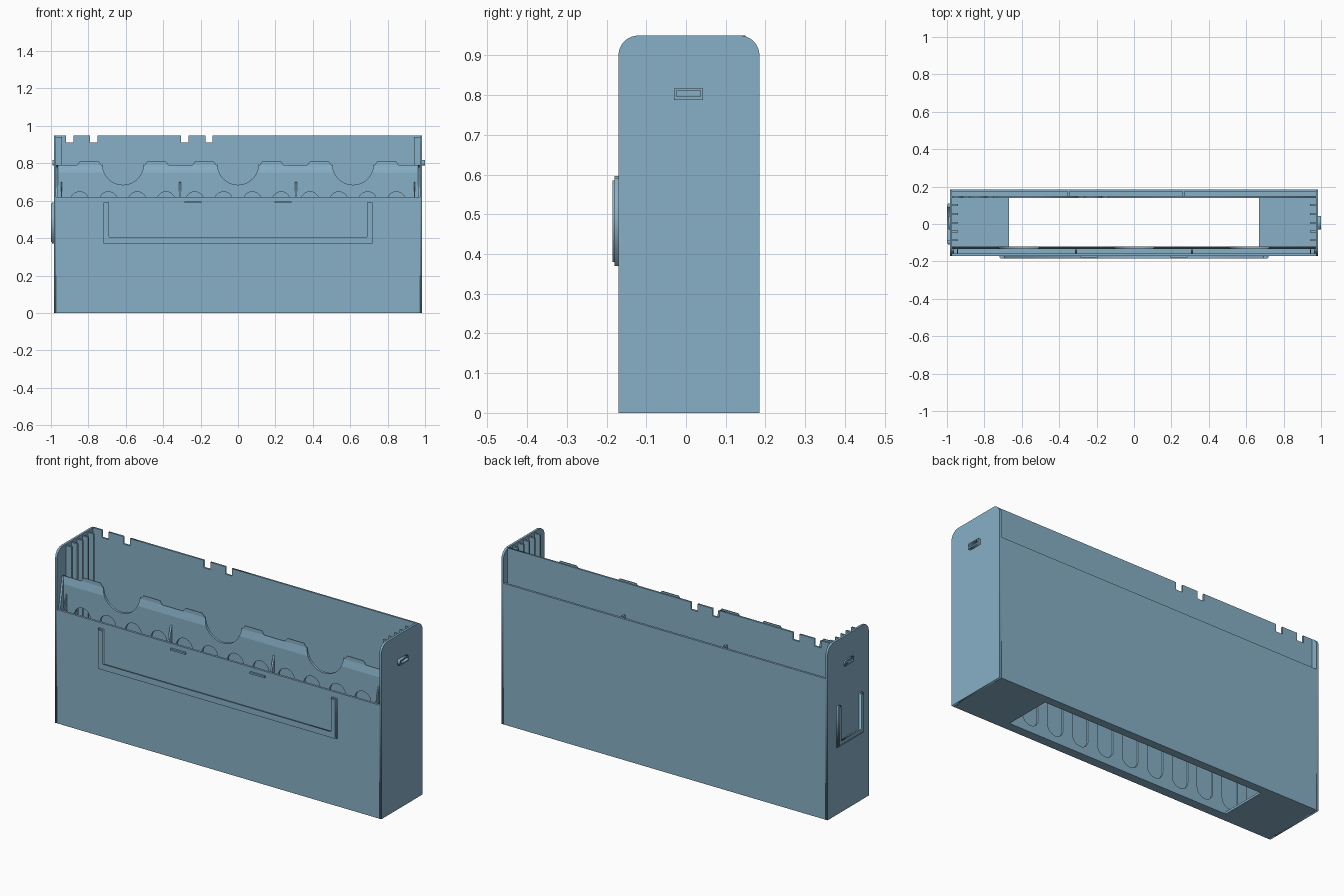
import bpy, bmesh, math
from mathutils import Matrix

cube = bpy.data.objects.get("Cube")
if cube:
    bpy.data.objects.remove(cube)

mat = bpy.data.materials.new("soft blue plastic")
mat.use_nodes = True
COLOR = (0.243, 0.434, 0.571, 1)
mat.diffuse_color = COLOR
mat.node_tree.nodes["Principled BSDF"].inputs["Base Color"].default_value = COLOR

T = 0.012             # wall thickness
W, IN = 0.985, 0.973  # outer and inner half widths
FRONT, BACK = -0.17, 0.185


def finish(obj):
    obj.data.materials.clear()
    obj.data.materials.append(mat)
    return obj


def box(name, x0, x1, y0, y1, z0, z1):
    bm = bmesh.new()
    bmesh.ops.create_cube(bm, size=1)
    bm.transform(Matrix.Translation(((x0 + x1) / 2, (y0 + y1) / 2, (z0 + z1) / 2))
                 @ Matrix.Diagonal((x1 - x0, y1 - y0, z1 - z0, 1)))
    me = bpy.data.meshes.new(name)
    bm.to_mesh(me)
    bm.free()
    obj = bpy.data.objects.new(name, me)
    bpy.context.collection.objects.link(obj)
    return finish(obj)


def panel(name, loops, axis, lo, hi):
    """Flat plate from outlines (inner loops are holes), thick along x or y."""
    cu = bpy.data.curves.new(name, 'CURVE')
    cu.dimensions = '2D'
    cu.fill_mode = 'BOTH'
    cu.extrude = (hi - lo) / 2
    for loop in loops:
        sp = cu.splines.new('POLY')
        sp.points.add(len(loop) - 1)
        for p, (u, v) in zip(sp.points, loop):
            p.co = (u, v, 0, 1)
        sp.use_cyclic_u = True
    tmp = bpy.data.objects.new(name + " outline", cu)
    bpy.context.collection.objects.link(tmp)
    me = bpy.data.meshes.new_from_object(
        tmp.evaluated_get(bpy.context.evaluated_depsgraph_get()))
    bpy.data.objects.remove(tmp)
    mid = (lo + hi) / 2
    if axis == 'y':
        m = Matrix(((1, 0, 0, 0), (0, 0, -1, mid), (0, 1, 0, 0), (0, 0, 0, 1)))
    else:
        m = Matrix(((0, 0, 1, mid), (1, 0, 0, 0), (0, 1, 0, 0), (0, 0, 0, 1)))
    bm = bmesh.new()
    bm.from_mesh(me)
    bm.transform(m)
    bmesh.ops.remove_doubles(bm, verts=bm.verts, dist=0.0001)
    bmesh.ops.recalc_face_normals(bm, faces=bm.faces)
    bm.to_mesh(me)
    bm.free()
    me.name = name
    obj = bpy.data.objects.new(name, me)
    bpy.context.collection.objects.link(obj)
    return finish(obj)


def arc(cx, cy, r, a0, a1, n=12):
    angles = [math.radians(a0 + (a1 - a0) * i / n) for i in range(n + 1)]
    return [(cx + r * math.cos(a), cy + r * math.sin(a)) for a in angles]


def rect(u0, u1, v0, v1):
    return [(u0, v0), (u1, v0), (u1, v1), (u0, v1)]


def u_shape(u, v0, v1, w):
    return [(-u, v1), (-u, v0), (u, v0), (u, v1),
            (u - w, v1), (u - w, v0 + w), (w - u, v0 + w), (w - u, v1)]


# Floor with a long opening
floor = box("floor", -IN, IN, FRONT, BACK, 0, T)
floor.data.clear_geometry()
bm = bmesh.new()
for x0, x1, y0, y1 in ((-IN, -0.667, FRONT, BACK), (0.667, IN, FRONT, BACK),
                       (-0.667, 0.667, FRONT, -0.12), (-0.667, 0.667, 0.14, BACK)):
    bmesh.ops.create_cube(bm, size=1, matrix=Matrix.Translation(
        ((x0 + x1) / 2, (y0 + y1) / 2, T / 2)) @ Matrix.Diagonal((x1 - x0, y1 - y0, T, 1)))
bm.to_mesh(floor.data)
bm.free()

# Outer front and back walls
box("front_wall", -IN, IN, FRONT, FRONT + T, 0, 0.62)
box("back_wall", -IN, IN, BACK - T, BACK, 0, 0.77)

# Sides: rounded end plates, vertical comb ribs and a slotted clip
side = [(FRONT, 0), (BACK, 0)] + arc(BACK - 0.05, 0.9, 0.05, 0, 90, 8) \
    + arc(FRONT + 0.05, 0.9, 0.05, 90, 180, 8)
clip = [rect(-0.03, 0.043, 0.788, 0.817), rect(-0.024, 0.037, 0.796, 0.811)]
for s, label in ((-1, "right"), (1, "left")):
    def span(a, b):
        return sorted((s * a, s * b))
    panel(label + "_end_plate", [side], 'x', *span(IN, W))
    panel(label + "_clip", clip, 'x', *span(W, 1.0 if s > 0 else 0.993))
    for i in range(5):
        y = -0.087 + i * 0.047
        box(f"{label}_rib_{i + 1}", *span(0.94, IN), y - 0.005, y + 0.005, T, 0.94)

# Back inner panel with notches along its top edge
outline = [(-IN, T), (IN, T), (IN, 0.95)]
for x in (-0.155, -0.285, -0.77, -0.9):
    outline += [(x + 0.02, 0.95), (x + 0.02, 0.91), (x - 0.02, 0.91), (x - 0.02, 0.95)]
outline.append((-IN, 0.95))
panel("back_inner_panel", [outline], 'y', 0.14, 0.15)
for x in (-0.35, 0.265):
    box("back_slot_divider", x - 0.005, x + 0.005, 0.15, BACK - T, T, 0.775)

# Front inner panel: thumb scoops, raised tabs and tall rounded windows
top = 0.79
outline = [(IN, T), (IN, top)]
for cx in (0.615, 0, -0.615):
    for tab in (0.18, -0.18):
        x = cx + tab
        outline += [(x + 0.065, top), (x + 0.05, 0.81), (x - 0.05, 0.81), (x - 0.065, top)]
        if tab > 0:
            outline += arc(cx, top + 0.005, 0.11, 0, -180, 24)
outline += [(-IN, top), (-IN, T)]
windows = []
for i in range(12):
    x = (i - 5.5) * 0.154
    windows.append(arc(x, 0.6, 0.048, 0, 180) + arc(x, 0.085, 0.048, 180, 360))
inner = panel("front_inner_panel", [outline] + windows, 'y', -0.133, -0.12)

# Lean the upper band of its front face back into a chamfer
bm = bmesh.new()
bm.from_mesh(inner.data)
bmesh.ops.bisect_plane(bm, geom=bm.verts[:] + bm.edges[:] + bm.faces[:],
                       plane_co=(0, 0, 0.75), plane_no=(0, 0, 1))
for v in bm.verts:
    if v.co.z > 0.75 and v.co.y < -0.125:
        v.co.y += min(0.009, (v.co.z - 0.75) * 0.22)
bm.to_mesh(inner.data)
bm.free()

# Sloping gussets across the front slot
def gusset(name, x, height, t=0.005):
    y = FRONT + T
    panel(name, [[(y, T), (-0.13, T), (-0.13, height), (y, 0.62)]], 'x', x - t, x + t)


for x in (-0.31, 0.31):
    gusset("front_slot_divider", x, 0.71)
for s in (-1, 1):
    gusset("front_slot_end", s * 0.967, top)
    gusset("front_slot_guide", s * 0.943, 0.71, 0.003)

# Label holders: spacer strip with an overhanging lip
panel("front_label_spacer", [u_shape(0.72, 0.37, 0.59, 0.03)], 'y', -0.18, FRONT)
panel("front_label_lip", [u_shape(0.715, 0.38, 0.585, 0.025)], 'y', -0.185, -0.18)
for x in (-0.24, 0.24):
    box("label_catch", x - 0.045, x + 0.045, -0.18, FRONT, 0.587, 0.596)
panel("side_label_spacer", [u_shape(0.11, 0.37, 0.59, 0.025)], 'x', -0.995, -W)
panel("side_label_lip", [u_shape(0.105, 0.38, 0.585, 0.02)], 'x', -1.0, -0.995)
